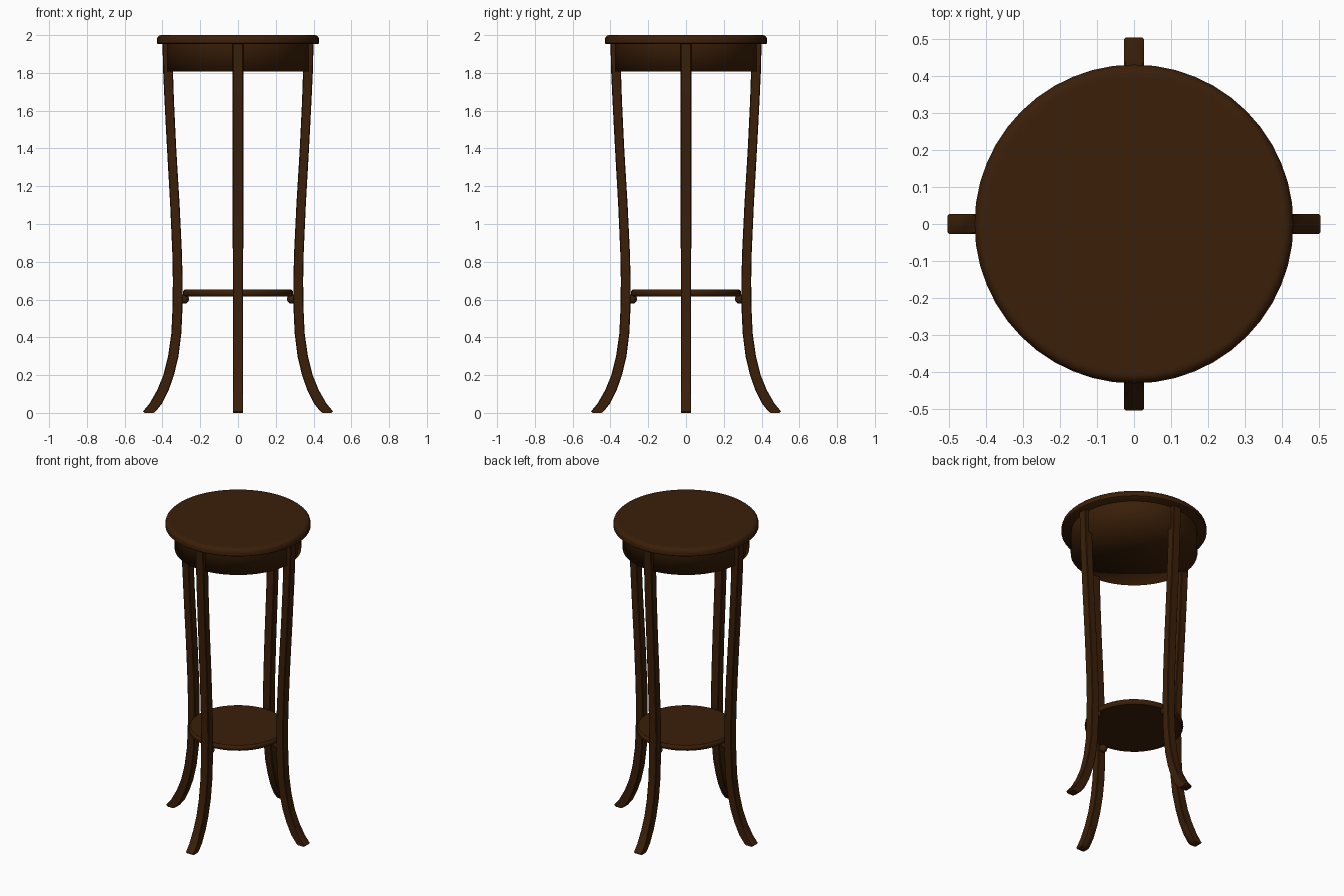
import bpy, bmesh, math
from mathutils import Matrix, Vector

if "Cube" in bpy.data.objects:
    bpy.data.objects.remove(bpy.data.objects["Cube"])

wood = bpy.data.materials.new("dark_wood")
wood.diffuse_color = (0.043, 0.0135, 0.0025, 1)
wood.use_nodes = True
wood.node_tree.nodes["Principled BSDF"].inputs["Base Color"].default_value = wood.diffuse_color


def finish(name, bm, angle=40):
    bmesh.ops.recalc_face_normals(bm, faces=bm.faces[:])
    me = bpy.data.meshes.new(name)
    bm.to_mesh(me)
    bm.free()
    me.materials.append(wood)
    ob = bpy.data.objects.new(name, me)
    bpy.context.collection.objects.link(ob)
    bpy.ops.object.select_all(action='DESELECT')
    bpy.context.view_layer.objects.active = ob
    ob.select_set(True)
    bpy.ops.object.shade_smooth_by_angle(angle=math.radians(angle))
    return ob


def lathe(name, profile, steps=48, angle=40):
    """Spin an (r, z) profile round the z axis."""
    bm = bmesh.new()
    vs = [bm.verts.new((r, 0, z)) for r, z in profile]
    es = [bm.edges.new(p) for p in zip(vs, vs[1:])]
    bmesh.ops.spin(bm, geom=vs + es, cent=(0, 0, 0), axis=(0, 0, 1),
                   angle=math.tau, steps=steps)
    bmesh.ops.remove_doubles(bm, verts=bm.verts[:], dist=1e-5)
    return finish(name, bm, angle)


# round top with softened edge
lathe("table_top", [(0, 1.952), (.424, 1.952), (.43, 1.957), (.43, 1.975),
                    (.426, 1.989), (.416, 1.998), (.408, 2.0), (.395, 2.0), (0, 2.0)])
# apron drum under the top, closed below
lathe("apron", [(.375, 1.955), (.375, 1.808), (0, 1.808)], angle=95)
# lower shelf with rounded edge
lathe("shelf", [(0, .617), (.282, .617), (.290, .624), (.292, .634),
                (.290, .645), (.282, .652), (0, .652)])

# leg outline: (z, inner x, outer x)
KEYS = [(0, .448, .495), (.008, .436, .503), (.05, .402, .468), (.12, .367, .428),
        (.2, .339, .395), (.3, .315, .37), (.42, .300, .353), (.55, .294, .347),
        (.7, .293, .345), (.85, .297, .348), (1.1, .309, .359), (1.4, .327, .376),
        (1.65, .339, .389), (1.8, .344, .396), (1.953, .346, .400)]


def leg(index):
    bm = bmesh.new()
    c = .004                      # corner chamfer
    rings = []
    for z, a, b in KEYS:
        hw = .0265 + .0015 * min(1, z)
        pts = [(a, hw - c), (a + c, hw), (b - c, hw), (b, hw - c),
               (b, c - hw), (b - c, -hw), (a + c, -hw), (a, c - hw)]
        rings.append([bm.verts.new((x, y, z)) for x, y in pts])
    for r, s in zip(rings, rings[1:]):
        for i in range(8):
            j = (i + 1) % 8
            bm.faces.new((r[i], r[j], s[j], s[i]))
    bm.faces.new(rings[0])
    bm.faces.new(rings[-1])
    bm.transform(Matrix.Rotation(index * math.pi / 2, 4, 'Z'))
    finish(f"leg_{index + 1}", bm, 40)


def knob(index):
    # small round support under the shelf
    bm = bmesh.new()
    bmesh.ops.create_uvsphere(bm, u_segments=16, v_segments=10, radius=.025)
    bm.transform(Matrix.Rotation(index * math.pi / 2, 4, 'Z')
                 @ Matrix.Translation(Vector((.284, 0, .603))))
    finish(f"shelf_support_{index + 1}", bm)


for k in range(4):
    leg(k)
    knob(k)
